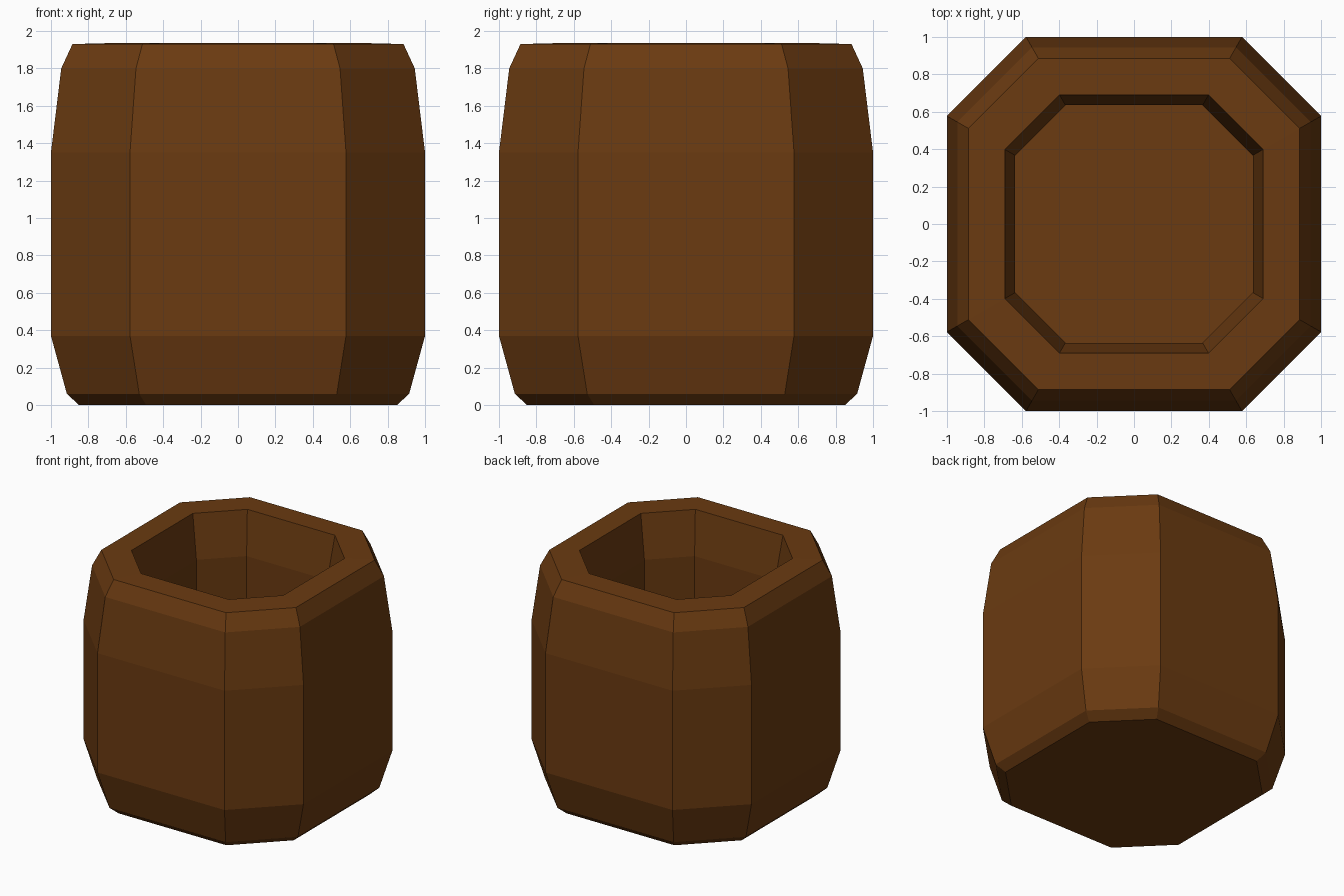
import bpy
import bmesh
import math

cube = bpy.data.objects.get("Cube")
if cube:
    bpy.data.objects.remove(cube, do_unlink=True)

# Single wood colour
wood = bpy.data.materials.new("brown wood")
wood.use_nodes = True
colour = (0.145, 0.043, 0.0055, 1.0)
wood.diffuse_color = colour
bsdf = wood.node_tree.nodes["Principled BSDF"]
bsdf.inputs["Base Color"].default_value = colour
bsdf.inputs["Roughness"].default_value = 0.8

# Profile (half width, height): underside, bulging wall, rim, hollow, floor
PROFILE = [
    (0.85, 0.0), (0.915, 0.06), (1.0, 0.37), (1.0, 1.35), (0.945, 1.80),
    (0.885, 1.93), (0.69, 1.935), (0.635, 1.58), (0.635, 0.37),
]
# Chamfered-square corners: long sides on the axes, short sides diagonal
ANGLES = [math.radians(q * 90 + a) for q in range(4) for a in (30, 60)]


def ring(bm, half_width, z):
    r = half_width / math.cos(math.radians(30))
    return [bm.verts.new((r * math.cos(a), r * math.sin(a), z)) for a in ANGLES]


# Open barrel: rings bridged from the underside up and down into the hollow
bm = bmesh.new()
rings = [ring(bm, w, z) for w, z in PROFILE]
n = len(ANGLES)
for low, high in zip(rings, rings[1:]):
    for i in range(n):
        j = (i + 1) % n
        bm.faces.new((low[i], low[j], high[j], high[i]))
bm.faces.new(rings[0][::-1])   # underside
bm.faces.new(rings[-1])        # hollow floor
bmesh.ops.recalc_face_normals(bm, faces=bm.faces)

mesh = bpy.data.meshes.new("barrel")
bm.to_mesh(mesh)
bm.free()
mesh.materials.append(wood)
barrel = bpy.data.objects.new("barrel", mesh)
bpy.context.collection.objects.link(barrel)
